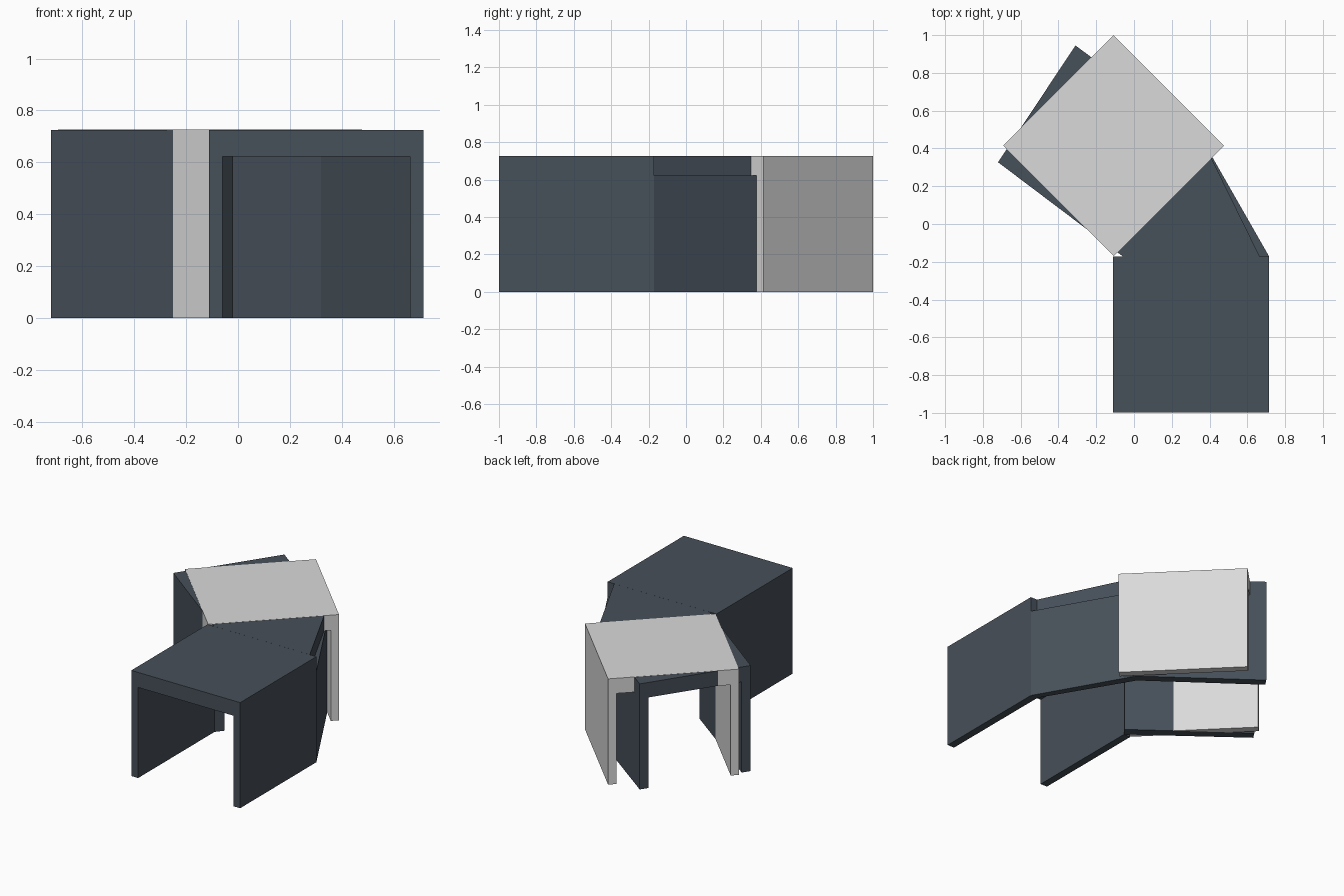
import bpy, bmesh, math
from mathutils import Matrix, Vector

if "Cube" in bpy.data.objects:
    bpy.data.objects.remove(bpy.data.objects["Cube"])

TOP, SOFFIT = 0.725, 0.622      # roof top and underside
SIZE, WALL = 0.827, 0.052       # module width/length and wall thickness


def material(name, rgb):
    m = bpy.data.materials.new(name)
    m.diffuse_color = (*rgb, 1)
    m.use_nodes = True
    m.node_tree.nodes["Principled BSDF"].inputs["Base Color"].default_value = m.diffuse_color
    return m


slate = material("dark slate", (0.062, 0.080, 0.100))
grey = material("light grey", (0.70, 0.70, 0.70))


def extrude(name, pts, vec, mat, matrix=Matrix()):
    """Extrude a flat outline along a vector into a closed solid."""
    bm = bmesh.new()
    face = bm.faces.new([bm.verts.new(p) for p in pts])
    new = bmesh.ops.extrude_face_region(bm, geom=[face])["geom"]
    bmesh.ops.translate(bm, vec=Vector(vec),
                        verts=[g for g in new if isinstance(g, bmesh.types.BMVert)])
    bmesh.ops.recalc_face_normals(bm, faces=bm.faces)
    bm.transform(matrix)
    me = bpy.data.meshes.new(name)
    bm.to_mesh(me)
    bm.free()
    me.materials.append(mat)
    ob = bpy.data.objects.new(name, me)
    bpy.context.collection.objects.link(ob)
    return ob


def plan(name, pts, z0, z1):
    return extrude(name, [(x, y, z0) for x, y in pts], (0, 0, z1 - z0), slate)


def tunnel(name, cx, cy, angle, mat, lift=0):
    """Straight open-ended module: two walls and a thick roof."""
    h = SIZE / 2
    i = h - WALL
    top = TOP + lift
    prof = [(-h, 0), (-h, top), (h, top), (h, 0),
            (i, 0), (i, SOFFIT), (-i, SOFFIT), (-i, 0)]
    mtx = Matrix.Translation((cx, cy, 0)) @ Matrix.Rotation(math.radians(angle), 4, 'Z')
    return extrude(name, [(x, -h, z) for x, z in prof], (0, SIZE, 0), mat, mtx)


# straight front passage and the turned light passage
tunnel("front_passage", 0.302, -0.585, 0, slate)
tunnel("turned_passage", -0.108, 0.415, 45, grey, 0.001)

# bent passage joining them: roof slab, angled outer wall, straight inner wall
plan("bend_roof", [(-0.06, -0.171), (0.665, -0.171), (0.36, 0.45),
                   (-0.31, 0.945), (-0.72, 0.327)], SOFFIT, TOP)
plan("bend_outer_wall", [(0.715, -0.171), (0.36, 0.45), (-0.31, 0.945),
                         (-0.343, 0.895), (0.32, 0.41), (0.665, -0.171)], 0, SOFFIT)
plan("bend_inner_wall", [(-0.06, -0.171), (-0.72, 0.327),
                         (-0.687, 0.377), (-0.02, -0.12)], 0, SOFFIT)
